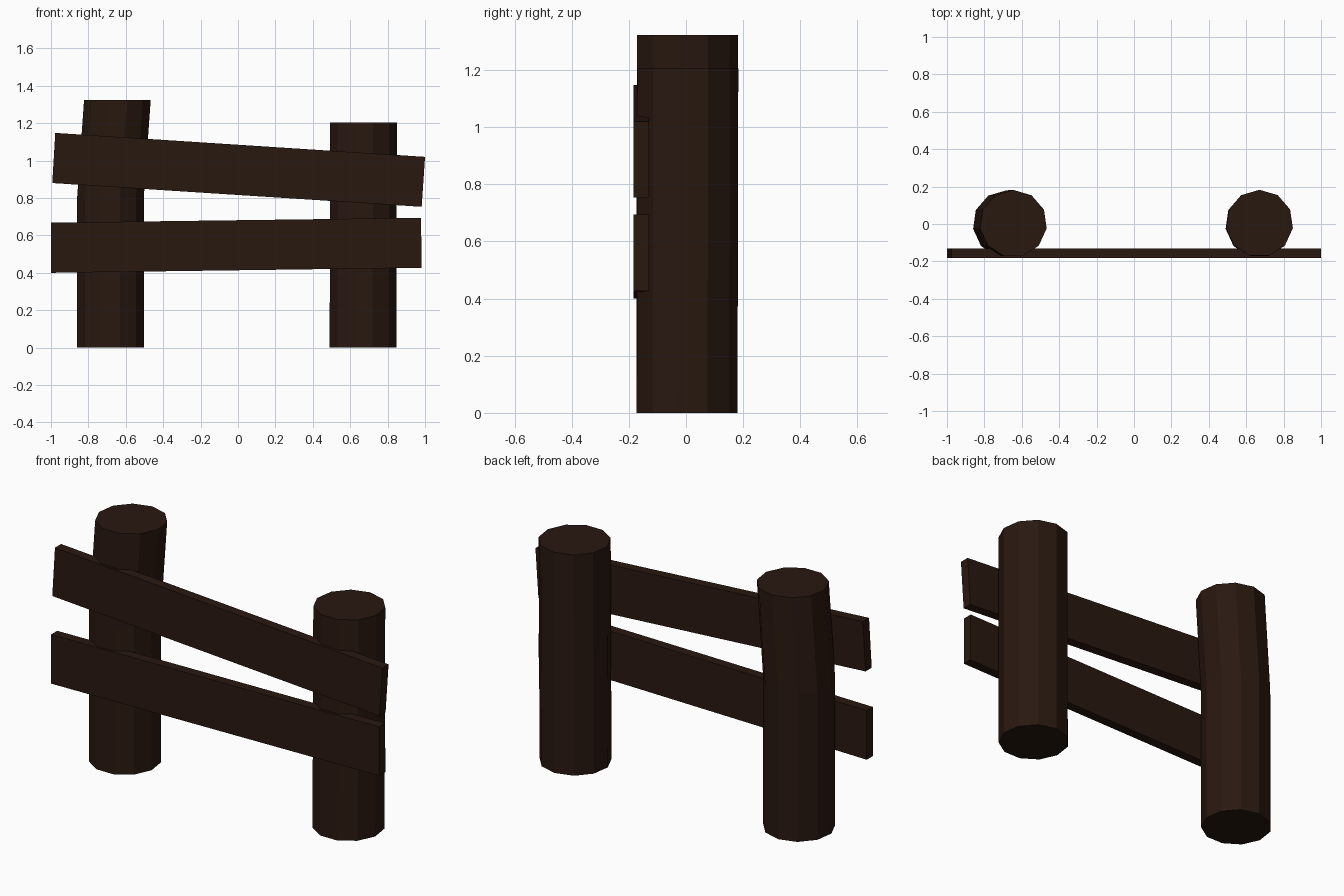
import bpy, bmesh
from math import pi, cos, sin

if "Cube" in bpy.data.objects:
    bpy.data.objects.remove(bpy.data.objects["Cube"])

wood = bpy.data.materials.new("dark_wood")
wood.diffuse_color = (0.022, 0.009, 0.005, 1)
wood.use_nodes = True
wood.node_tree.nodes["Principled BSDF"].inputs["Base Color"].default_value = wood.diffuse_color


def finish(name, bm):
    bmesh.ops.recalc_face_normals(bm, faces=bm.faces)
    mesh = bpy.data.meshes.new(name)
    bm.to_mesh(mesh)
    bm.free()
    mesh.materials.append(wood)
    bpy.context.collection.objects.link(bpy.data.objects.new(name, mesh))


def post(name, rings, radius=0.18, sides=11):
    """Loft a many-sided post through (x, y, z) ring centres."""
    bm = bmesh.new()
    loops = []
    for x, y, z in rings:
        angles = [pi / 2 + 2 * pi * i / sides for i in range(sides)]
        loops.append([bm.verts.new((x + radius * cos(a), y + radius * sin(a), z))
                      for a in angles])
    for low, high in zip(loops, loops[1:]):
        for i in range(sides):
            j = (i + 1) % sides
            bm.faces.new((low[i], low[j], high[j], high[i]))
    bm.faces.new(loops[0][::-1])
    bm.faces.new(loops[-1])
    finish(name, bm)


def rail(name, outline, front=-0.183, back=-0.13):
    """Extrude a front (x, z) outline through the plank thickness."""
    bm = bmesh.new()
    face = bm.faces.new([bm.verts.new((x, front, z)) for x, z in outline])
    out = bmesh.ops.extrude_face_region(bm, geom=[face])
    moved = [v for v in out["geom"] if isinstance(v, bmesh.types.BMVert)]
    bmesh.ops.translate(bm, verts=moved, vec=(0, back - front, 0))
    finish(name, bm)


# Posts: the left one bends inward above its middle
post("left_post", [(-0.682, 0, 0), (-0.682, 0, 0.8), (-0.645, 0.002, 1.323)])
post("right_post", [(0.668, 0, 0), (0.67, 0.002, 0.68), (0.671, 0.003, 1.205)])

# Two crooked planks across the front
rail("upper_rail", [(-0.993, 0.88), (0.982, 0.753), (1.0, 1.02), (-0.977, 1.148)])
rail("lower_rail", [(-1.0, 0.4), (0.981, 0.427), (0.979, 0.694), (-1.0, 0.668)])
